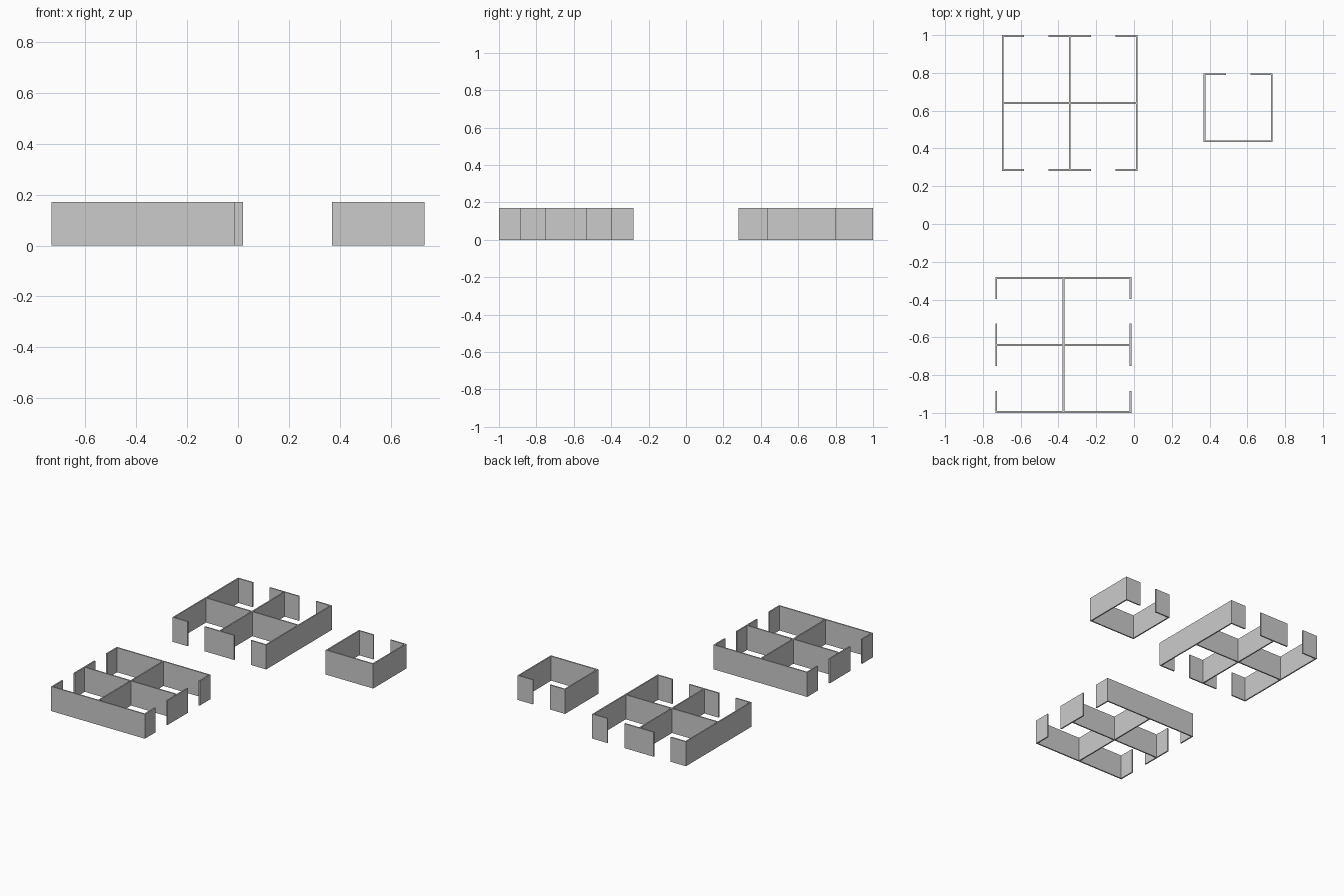
import bpy
from mathutils import Matrix

if "Cube" in bpy.data.objects:
    bpy.data.objects.remove(bpy.data.objects["Cube"])

T = 0.009      # wall thickness
H = 0.17       # wall height
P = 0.355      # room pitch, wall centre to wall centre
GAP = 0.13     # doorway width


def wall(name, x0, x1, y0, y1, place):
    # Upright slab from its plan rectangle, placed in the world by a matrix
    v = [(x, y, z) for z in (0, H) for x, y in ((x0, y0), (x1, y0), (x1, y1), (x0, y1))]
    f = [(3, 2, 1, 0), (4, 5, 6, 7), (0, 1, 5, 4), (1, 2, 6, 5), (2, 3, 7, 6), (3, 0, 4, 7)]
    mesh = bpy.data.meshes.new(name)
    mesh.from_pydata([place @ Matrix.Translation(p).to_translation() for p in v], [], f)
    obj = bpy.data.objects.new(name, mesh)
    bpy.context.collection.objects.link(obj)


def door_wall(name, y, n, place):
    # Row of n rooms along x, each with a central doorway in this wall
    h = T / 2
    start = -n * P / 2 + h
    for i in range(n):
        mid = (i - (n - 1) / 2) * P
        wall(f"{name}_{i + 1}", start, mid - GAP / 2, y - h, y + h, place)
        start = mid + GAP / 2
    wall(f"{name}_{n + 1}", start, n * P / 2 - h, y - h, y + h, place)


def block_of_four(name, place):
    h = T / 2
    # Outer side walls
    for label, s in (("left", -1), ("right", 1)):
        wall(f"{name}_{label}_wall", s * P - h, s * P + h, -P - h, P + h, place)
    # Inner cross walls
    wall(f"{name}_long_divider", -h, h, -P + h, P - h, place)
    wall(f"{name}_left_divider", -P + h, -h, -h, h, place)
    wall(f"{name}_right_divider", h, P - h, -h, h, place)
    # Walls with doorways
    door_wall(f"{name}_back_door_wall", P, 2, place)
    door_wall(f"{name}_front_door_wall", -P, 2, place)


def single_room(name, place):
    h, r = T / 2, P / 2
    for label, s in (("left", -1), ("right", 1)):
        wall(f"{name}_{label}_wall", s * r - h, s * r + h, -r - h, r + h, place)
    wall(f"{name}_front_wall", -r + h, r - h, -r - h, -r + h, place)
    door_wall(f"{name}_door_wall", r, 1, place)


# Two four-room blocks (the front one turned a quarter) and a single room
block_of_four("back_block", Matrix.Translation((-0.34, 0.6405, 0)))
block_of_four("front_block", Matrix.Translation((-0.3735, -0.6405, 0)) @ Matrix.Rotation(1.5707963, 4, 'Z'))
single_room("small_room", Matrix.Translation((0.551, 0.616, 0)))
